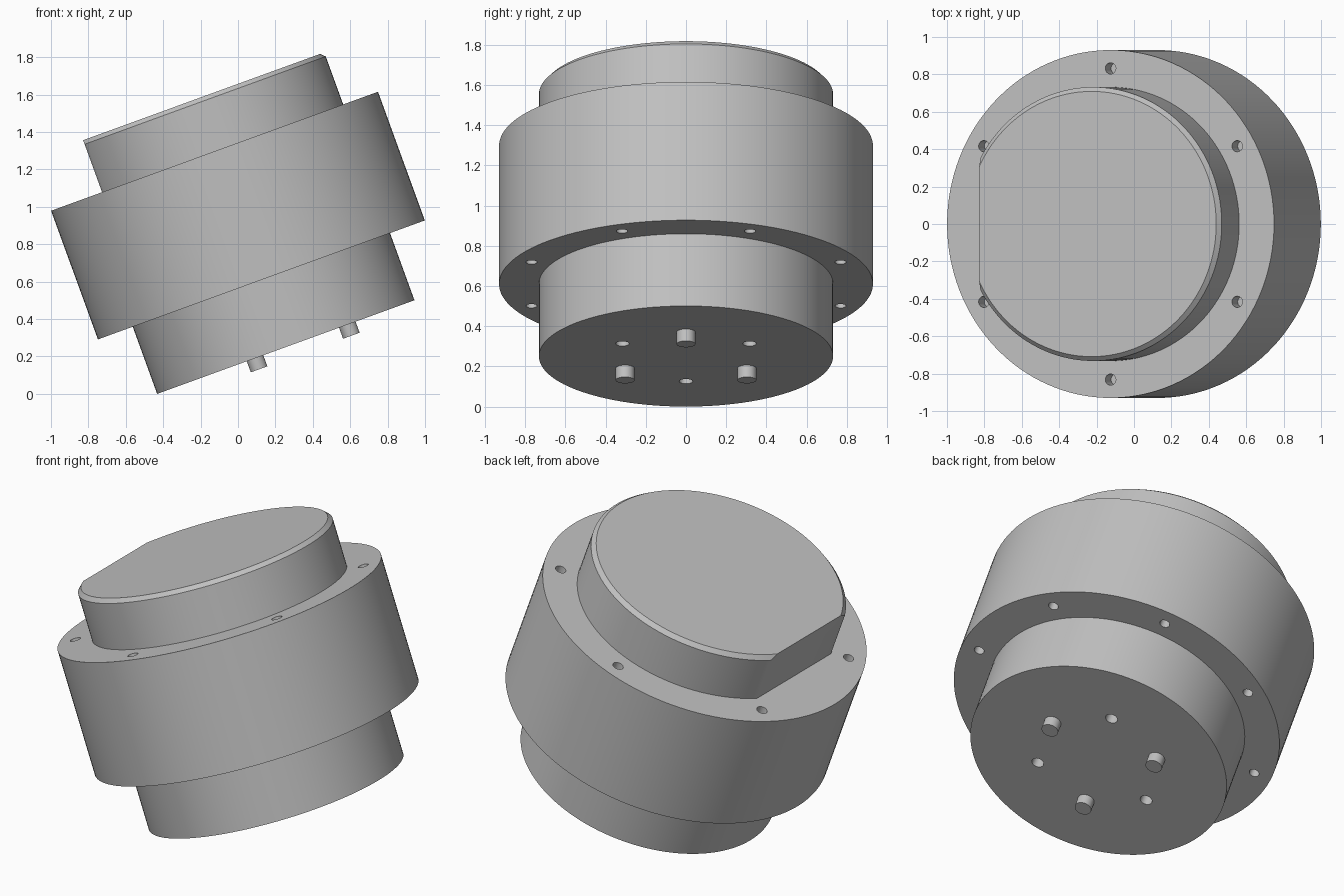
import bpy, bmesh
from math import radians, cos, sin
from mathutils import Matrix, Vector

if "Cube" in bpy.data.objects:
    bpy.data.objects.remove(bpy.data.objects["Cube"])

# Single grey metal
metal = bpy.data.materials.new("grey_metal")
metal.use_nodes = True
GREY = (0.53, 0.53, 0.53, 1)
metal.diffuse_color = GREY
metal.node_tree.nodes["Principled BSDF"].inputs["Base Color"].default_value = GREY

# Whole unit leans 20 degrees; its own origin is the centre of the housing underside
TILT = Matrix.Translation((0.125, 0, 0.609)) @ Matrix.Rotation(radians(-20), 4, 'Y')

HOUSING_R, HOUSING_H = 0.93, 0.732
BOSS_R, TOP, BOTTOM = 0.732, 1.028, -0.382
CHAMFER, FLAT_X = 0.023, -0.64
HOLE_DEPTH = 0.09


def make_object(name, bm):
    mesh = bpy.data.meshes.new(name)
    bm.to_mesh(mesh)
    bm.free()
    mesh.materials.append(metal)
    obj = bpy.data.objects.new(name, mesh)
    bpy.context.collection.objects.link(obj)
    return obj


def add_cylinder(bm, radius, z0, z1, x=0, y=0, sides=128):
    place = Matrix.Translation((x, y, (z0 + z1) / 2))
    return bmesh.ops.create_cone(bm, cap_ends=True, segments=sides, radius1=radius,
                                 radius2=radius, depth=z1 - z0, matrix=place)["verts"]


def ring(count, radius, start):
    for i in range(count):
        a = radians(start + i * 360 / count)
        yield radius * cos(a), radius * sin(a)


def drill(bm, spots, radius, z, depth):
    """Add blind-hole cutters centred on the surface at height z."""
    for x, y in spots:
        add_cylinder(bm, radius, z - depth, z + depth, x, y, 32)


def cut(obj, bm):
    cutter = make_object("hole_cutter", bm)
    cutter.hide_render = True
    mod = obj.modifiers.new("holes", 'BOOLEAN')
    mod.operation, mod.solver, mod.object = 'DIFFERENCE', 'EXACT', cutter
    graph = bpy.context.evaluated_depsgraph_get()
    mesh = bpy.data.meshes.new_from_object(obj.evaluated_get(graph))
    obj.modifiers.clear()
    obj.data = mesh
    bpy.data.objects.remove(cutter)


# Wide housing with six mounting holes above and eight below
bm = bmesh.new()
add_cylinder(bm, HOUSING_R, 0, HOUSING_H)
housing = make_object("housing", bm)
bm = bmesh.new()
drill(bm, ring(6, 0.832, 30), 0.03, HOUSING_H, HOLE_DEPTH)
drill(bm, ring(8, 0.832, 22.5), 0.028, 0, HOLE_DEPTH)
cut(housing, bm)

# Upper boss: chamfered rim, then one side sliced flat
bm = bmesh.new()
add_cylinder(bm, BOSS_R, HOUSING_H - 0.02, TOP)
rim = [e for e in bm.edges if all(v.co.z > TOP - 0.001 for v in e.verts)]
bmesh.ops.bevel(bm, geom=rim, offset=CHAMFER, segments=1, affect='EDGES')
bmesh.ops.bisect_plane(bm, geom=bm.verts[:] + bm.edges[:] + bm.faces[:],
                       plane_co=(FLAT_X, 0, 0), plane_no=(-1, 0, 0), clear_outer=True)
bmesh.ops.holes_fill(bm, edges=[e for e in bm.edges if e.is_boundary])
bmesh.ops.recalc_face_normals(bm, faces=bm.faces[:])
upper_boss = make_object("upper_boss", bm)

# Lower boss with three holes in its end face
bm = bmesh.new()
add_cylinder(bm, BOSS_R, BOTTOM, 0.02)
lower_boss = make_object("lower_boss", bm)
bm = bmesh.new()
drill(bm, ring(3, 0.365, 60), 0.034, BOTTOM, HOLE_DEPTH)
cut(lower_boss, bm)

# Three locating pins between those holes
parts = [housing, upper_boss, lower_boss]
for i, (x, y) in enumerate(ring(3, 0.35, 0)):
    bm = bmesh.new()
    add_cylinder(bm, 0.047, BOTTOM - 0.063, BOTTOM + 0.02, x, y, 48)
    parts.append(make_object(f"locating_pin_{i + 1}", bm))

# Lean the parts over and smooth the round walls
bpy.ops.object.select_all(action='DESELECT')
for obj in parts:
    obj.data.transform(TILT)
    obj.select_set(True)
bpy.context.view_layer.objects.active = housing
bpy.ops.object.shade_smooth_by_angle(angle=radians(30))
